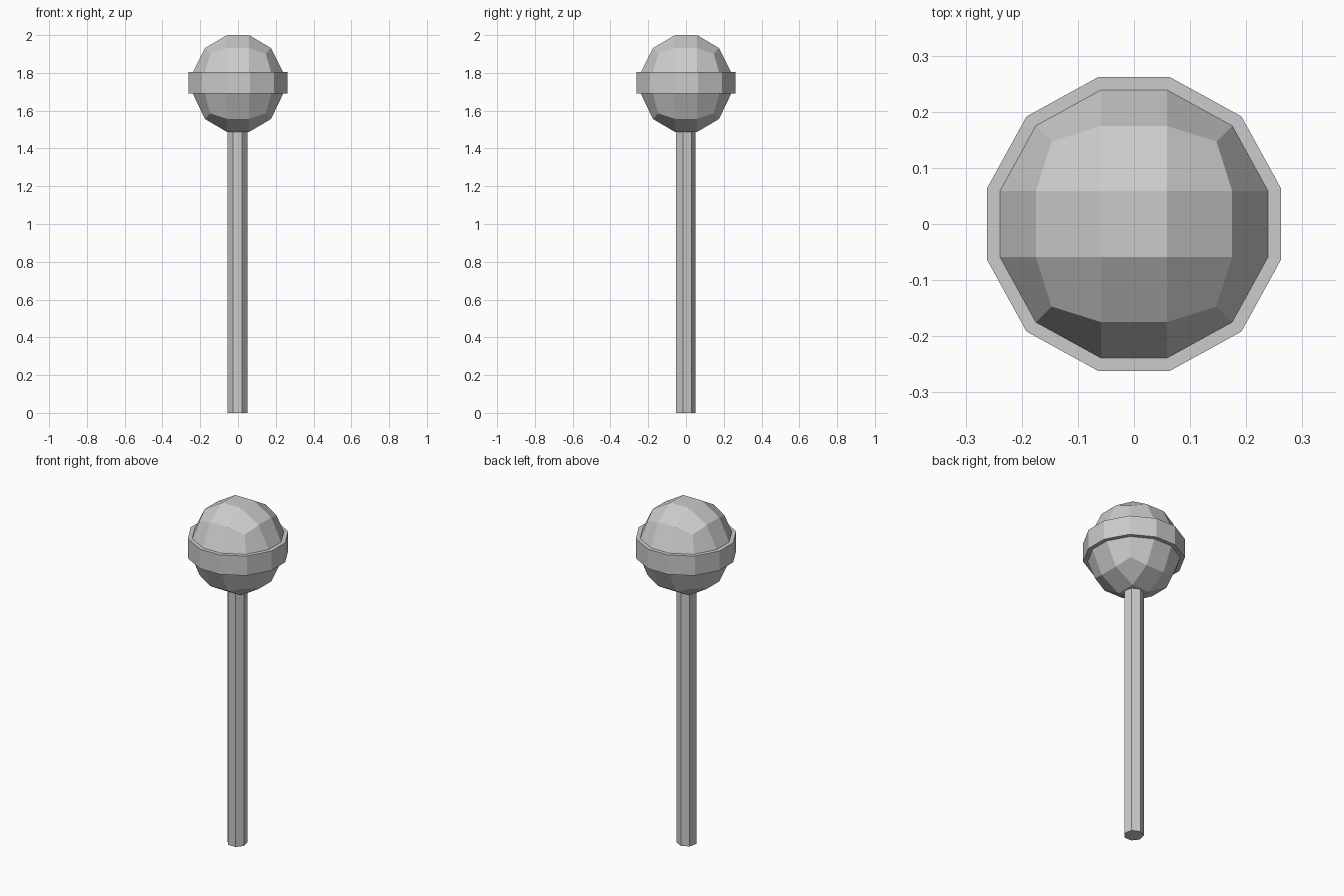
import bpy, bmesh, math
from mathutils import Matrix

if "Cube" in bpy.data.objects:
    bpy.data.objects.remove(bpy.data.objects["Cube"])


def finish(bm, name):
    bmesh.ops.recalc_face_normals(bm, faces=bm.faces)
    mesh = bpy.data.meshes.new(name)
    bm.to_mesh(mesh)
    bm.free()
    obj = bpy.data.objects.new(name, mesh)
    bpy.context.collection.objects.link(obj)
    return obj


# Seven-sided shaft, flat side to the front
R, TOP = 0.0545, 1.50
bm = bmesh.new()
ring = [bm.verts.new((R * math.cos(a) - 0.002, R * math.sin(a) - 0.005, 0))
        for a in (math.pi / 2 + i * math.tau / 7 for i in range(7))]
base = bm.faces.new(ring)
ext = bmesh.ops.extrude_face_region(bm, geom=[base], use_keep_orig=True)
for v in ext["geom"]:
    if isinstance(v, bmesh.types.BMVert):
        v.co.z = TOP
finish(bm, "shaft")

# Ball head: a 3x3 cube puffed into a faceted ball, slightly tall
INNER, REACH = 0.0585, {1: 0.239, 2: 0.175, 3: 0.147}
bm = bmesh.new()
bmesh.ops.create_cube(bm, size=2)
bmesh.ops.subdivide_edges(bm, edges=bm.edges[:], cuts=2, use_grid_fill=True)
for v in bm.verts:
    outer = [abs(c) > 0.9 for c in v.co]
    reach = REACH[sum(outer)]
    v.co = [math.copysign(reach if o else INNER, c) for o, c in zip(outer, v.co)]
    v.co.z *= 1.0725 if outer[2] else 0.975

# Raised band around the middle
band = [f for f in bm.faces if all(abs(v.co.z) < 0.06 for v in f.verts)]
ext = bmesh.ops.extrude_face_region(bm, geom=band)
bmesh.ops.delete(bm, geom=band, context='FACES')
verts = [g for g in ext["geom"] if isinstance(g, bmesh.types.BMVert)]
bmesh.ops.scale(bm, vec=(1.095, 1.095, 1), verts=verts)
bmesh.ops.transform(bm, matrix=Matrix.Translation((0, 0, 1.7437)), verts=bm.verts)
# 1 mm-scale lift matches the band height
for v in bm.verts:
    if abs(v.co.z - 1.7437) < 0.06:
        v.co.z += 0.003
finish(bm, "ball_head")
